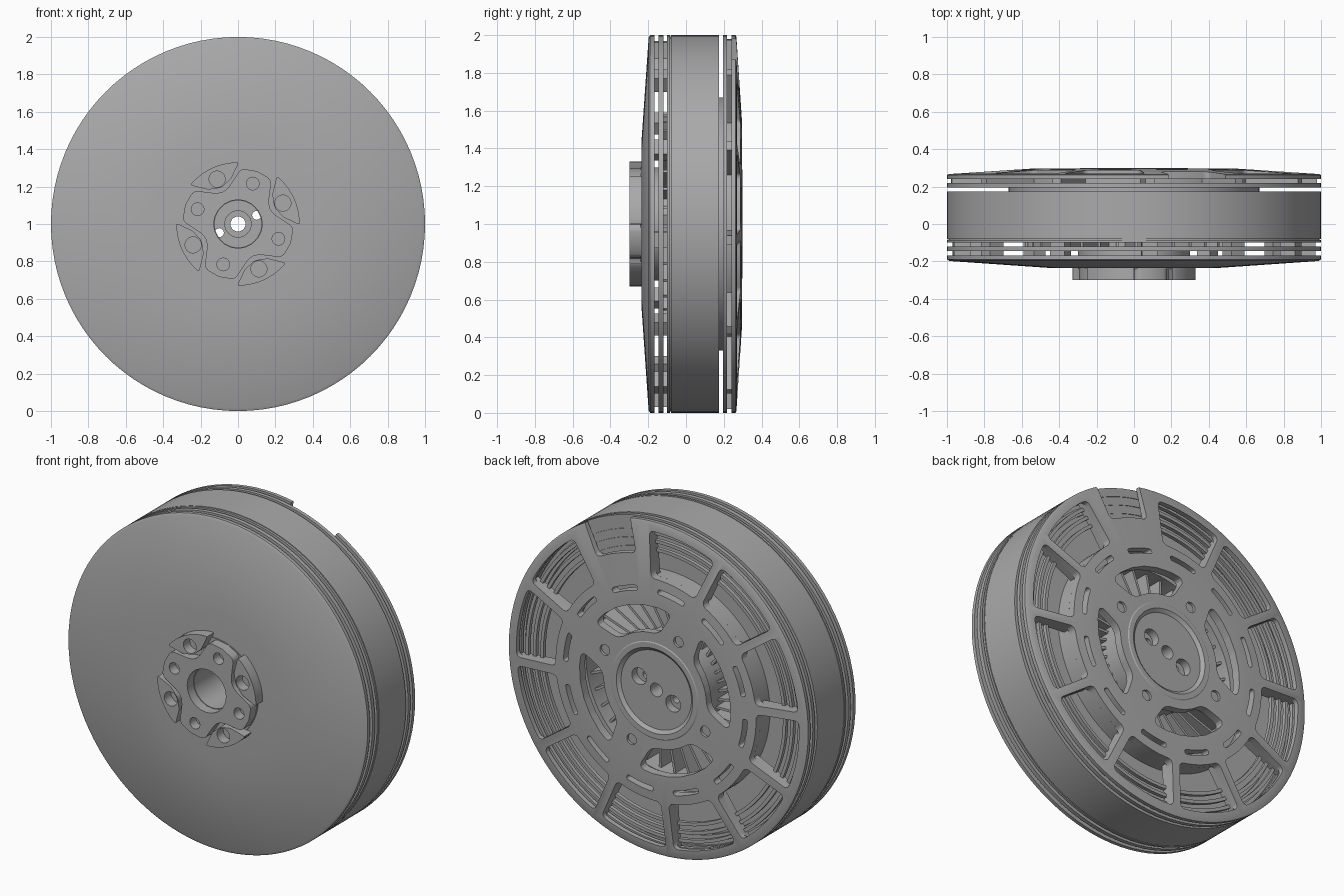
import bpy, bmesh, math
from math import sin, cos, radians, asin, degrees

if "Cube" in bpy.data.objects:
    bpy.data.objects.remove(bpy.data.objects["Cube"])

metal = bpy.data.materials.new("grey_metal")
metal.use_nodes = True
metal.diffuse_color = (0.4, 0.4, 0.4, 1)
metal.node_tree.nodes["Principled BSDF"].inputs["Base Color"].default_value = (0.4, 0.4, 0.4, 1)

TURN = 20          # rotation of the whole pattern about the axle, degrees
QUARTERS = [TURN + 90 * k for k in range(4)]
DIAGONALS = [q + 45 for q in QUARTERS]
PANELS = [TURN + 30 * k for k in range(12)]
SPOKES = [p + 15 for p in PANELS]


def polar(angle, r, y):
    """Point at an angle from up, a radius from the axle, and a depth."""
    return (r * sin(radians(angle)), y, 1 + r * cos(radians(angle)))


def finish(bm, name):
    bmesh.ops.recalc_face_normals(bm, faces=bm.faces)
    mesh = bpy.data.meshes.new(name)
    bm.to_mesh(mesh)
    bm.free()
    mesh.materials.append(metal)
    obj = bpy.data.objects.new(name, mesh)
    bpy.context.collection.objects.link(obj)
    return obj


def lathe(name, *profiles, steps=96):
    """Revolve closed (radius, depth) profiles around the axle."""
    bm = bmesh.new()
    for profile in profiles:
        rings = [[bm.verts.new(polar(360 * i / steps, r, y)) for r, y in profile]
                 for i in range(steps)]
        n = len(profile)
        for i in range(steps):
            a, b = rings[i], rings[(i + 1) % steps]
            for j in range(n):
                bm.faces.new((a[j], a[(j + 1) % n], b[(j + 1) % n], b[j]))
    return finish(bm, name)


def prism(bm, outline, y0, y1, rounding=0):
    """Extrude an outline of (angle, radius) points along the axle."""
    a = [bm.verts.new(polar(t, r, y0)) for t, r in outline]
    b = [bm.verts.new(polar(t, r, y1)) for t, r in outline]
    n = len(outline)
    faces = [bm.faces.new(a), bm.faces.new(b[::-1])]
    for i in range(n):
        faces.append(bm.faces.new((a[i], b[i], b[(i + 1) % n], a[(i + 1) % n])))
    bmesh.ops.recalc_face_normals(bm, faces=faces)
    if rounding:
        corners = [e for e in (bm.edges.get((a[i], b[i])) for i in range(n))
                   if e.calc_face_angle() > 0.5]
        bmesh.ops.bevel(bm, geom=corners, offset=rounding, segments=4,
                        profile=0.5, affect='EDGES', clamp_overlap=True)


def arc(centre, half, r, steps=6):
    return [(centre - half + 2 * half * i / steps, r) for i in range(steps + 1)]


def sector(centre, r0, half0, r1, half1, steps=6):
    return arc(centre, half0, r0, steps) + arc(centre, half1, r1, steps)[::-1]


def hole(bm, angle, r, radius, y0, y1):
    """Round drill parallel to the axle."""
    cx, _, cz = polar(angle, r, 0)
    pts = []
    for i in range(20):
        t = math.tau * i / 20
        x, z = cx + radius * cos(t), cz - 1 + radius * sin(t)
        pts.append((degrees(math.atan2(x, z)), math.hypot(x, z)))
    prism(bm, pts, y0, y1)


def cut(obj, bm):
    cutter = finish(bm, "cutter")
    cutter.hide_render = True
    mod = obj.modifiers.new("cut", 'BOOLEAN')
    mod.operation, mod.solver, mod.object = 'DIFFERENCE', 'EXACT', cutter
    bpy.ops.object.select_all(action='DESELECT')
    bpy.context.view_layer.objects.active = obj
    obj.select_set(True)
    bpy.ops.object.modifier_apply(modifier=mod.name)
    bpy.data.objects.remove(cutter)


# Shallow conical front plate, middle ring and outer drum
lathe("front_plate", [(.125, -.235), (.45, -.235), (.985, -.198), (1, -.19),
                      (1, -.168), (.125, -.168)])
lathe("middle_ring", [(.86, -.145), (1, -.145), (1, -.12), (.86, -.12)])
lathe("drum", [(.56, -.1), (1, -.1), (1, -.086), (.992, -.086), (.992, -.08),
               (1, -.08), (1, .175), (.95, .175), (.95, .16), (.93, .16),
               (.93, .17), (.89, .17), (.89, .155), (.67, .155), (.67, .245),
               (.64, .245), (.64, .155), (.56, .155)])

# Blocks that hold the front rings apart
bm = bmesh.new()
for angle in SPOKES:
    prism(bm, sector(angle, .88, 2.5, .97, 2.5, 2), -.18, -.09)
finish(bm, "front_spacers")

# Axle hub with a stepped bore, raised rear lip and two counterbored screws
hub = lathe("hub", [(.125, -.24), (.3, -.24), (.3, .29), (.285, .3), (.255, .3),
                    (.235, .284), (.04, .284), (.04, .12), (.07, .12),
                    (.07, .05), (.125, .05)])
bm = bmesh.new()
for angle in (65, 245):
    hole(bm, angle, .125, .05, .235, .35)
cut(hub, bm)
bm = bmesh.new()
for angle in (65, 245):
    hole(bm, angle, .11, .024, 0, .3)
cut(hub, bm)

# Four-armed mounting boss
bm = bmesh.new()
outline = []
for q in QUARTERS:
    outline += [(q - 32, .21), (q - 17, .298), (q, .3), (q + 17, .298),
                (q + 32, .21), (q + 45, .185)]
prism(bm, outline, -.3, -.225, .025)
boss = finish(bm, "mounting_boss")
bm = bmesh.new()
hole(bm, 0, 0, .13, -.4, -.1)
for q in QUARTERS:
    hole(bm, q, .23, .034, -.4, -.236)
cut(boss, bm)

# Curved mounting pads between the arms
bm = bmesh.new()
for d in DIAGONALS:
    prism(bm, arc(d, 26, .33, 10) + [(d + 16, .243), (d, .214), (d - 16, .243)],
          -.3, -.225, .012)
pads = finish(bm, "mounting_pads")
bm = bmesh.new()
for d in DIAGONALS:
    hole(bm, d, .265, .043, -.4, -.236)
cut(pads, bm)

# Slanted cooling blades inside the drum
bm = bmesh.new()
for i in range(36):
    t = i * 10
    prism(bm, [(t, .29), (t + 3, .29), (t + 12, .58), (t + 10.5, .58)], -.12, .12)
finish(bm, "cooling_blades")

# Rear cover with windows, vents, slots and a rim notch
cover = lathe("rear_cover", [(.29, .25), (.62, .24), (1, .24), (1, .262), (.99, .267),
                             (.55, .296), (.29, .296)])
bm = bmesh.new()
for p in PANELS[1:]:
    half = [15 - degrees(asin(.026 / r)) for r in (.67, .945)]
    prism(bm, sector(p, .67, half[0], .945, half[1]), .1, .4, .03)
prism(bm, sector(TURN, .8, 10, 1.1, 9), .1, .4, .03)
for p in PANELS:
    prism(bm, sector(p, .585, 8.5, .615, 8.5), .1, .4, .012)
for q in QUARTERS:
    prism(bm, sector(q, .345, 24, .505, 33), .1, .4, .045)
for d in DIAGONALS:
    hole(bm, d, .37, .032, .1, .4)
cut(cover, bm)

# Screw heads sunk in the cover
bm = bmesh.new()
for d in DIAGONALS:
    hole(bm, d, .37, .034, .25, .28)
finish(bm, "cover_screws")

# Concentric guard rings under the cover, joined by spokes
lathe("guard_rings", *[[(a, .195), (b, .195), (b, .218), (a, .218)]
                       for a, b in ((.8, .82), (.85, .87), (.9, .92), (.95, 1))])
bm = bmesh.new()
for s in SPOKES:
    half = [degrees(asin(.025 / r)) for r in (.66, .98)]
    prism(bm, sector(s, .66, half[0], .98, half[1], 2), .197, .245)
finish(bm, "guard_spokes")
bm = bmesh.new()
prism(bm, sector(TURN, .78, 12, .99, 11), .2, .214)
finish(bm, "notch_floor")

# Smooth the round walls and keep the edges crisp
bpy.ops.object.select_all(action='DESELECT')
for obj in bpy.context.collection.objects:
    if obj.type == 'MESH' and obj.data.materials and obj.data.materials[0] == metal:
        obj.select_set(True)
        bpy.context.view_layer.objects.active = obj
bpy.ops.object.shade_smooth_by_angle(angle=radians(25))
